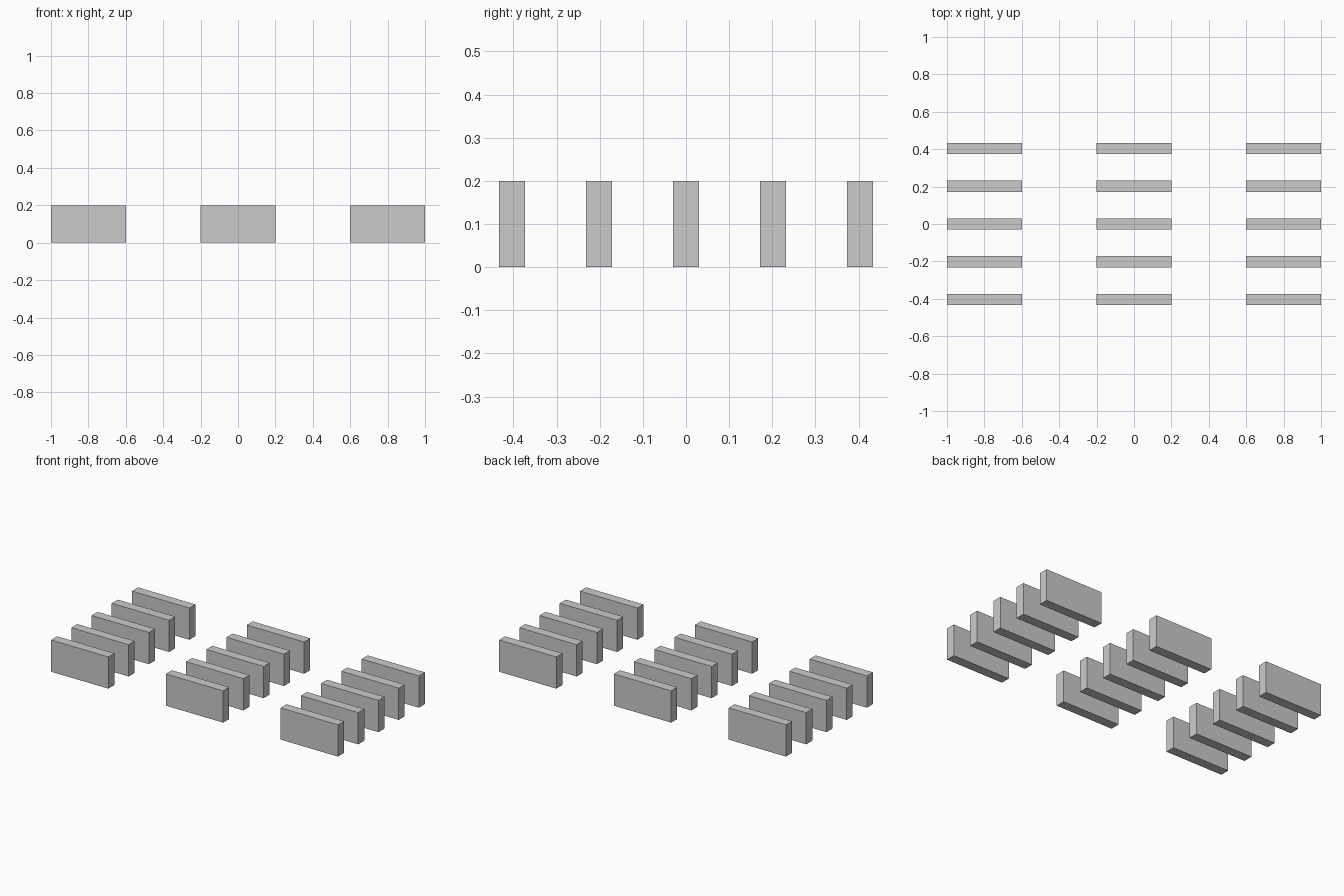
import bpy

if "Cube" in bpy.data.objects:
    bpy.data.objects.remove(bpy.data.objects["Cube"])

LENGTH, THICK, HEIGHT = 0.4, 0.06, 0.2
X_STEP, Y_STEP = 0.8, 0.2015


def slab(name, x, y):
    """Upright rectangular slab standing on z = 0."""
    bpy.ops.mesh.primitive_cube_add(size=1, location=(x, y, HEIGHT / 2))
    obj = bpy.context.object
    obj.name = name
    obj.scale = (LENGTH, THICK, HEIGHT)
    bpy.ops.object.transform_apply(location=False, rotation=False, scale=True)


# Three columns of five parallel slabs
for col, side in enumerate(("left", "middle", "right")):
    for row in range(5):
        slab(f"{side}_slab_{row + 1}", (col - 1) * X_STEP, (row - 2) * Y_STEP)
